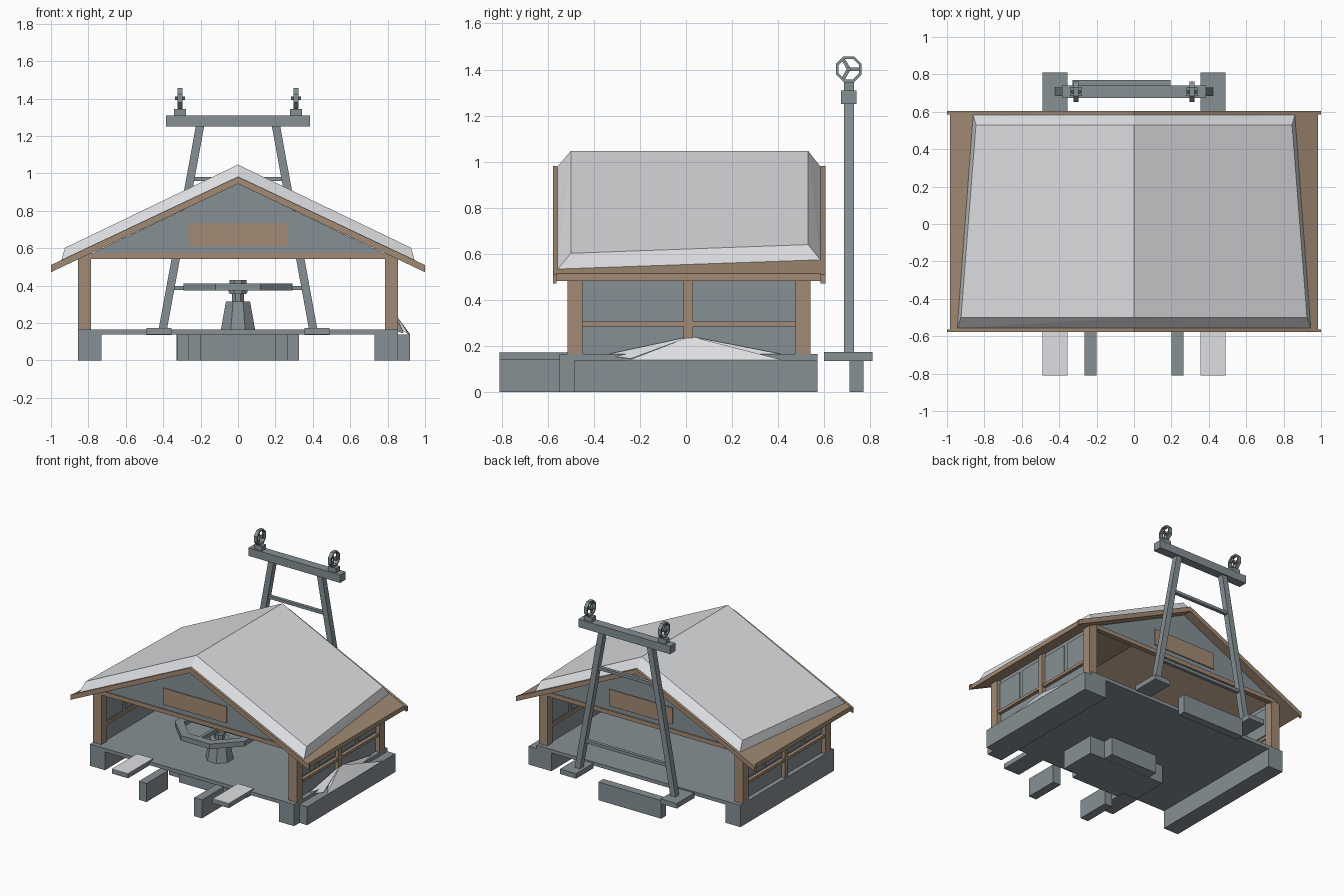
import bpy, bmesh, math
from mathutils import Vector, Matrix

cube = bpy.data.objects.get("Cube")
if cube:
    bpy.data.objects.remove(cube, do_unlink=True)


def material(name, rgb):
    m = bpy.data.materials.new(name)
    m.use_nodes = True
    m.diffuse_color = (*rgb, 1)
    bsdf = next(n for n in m.node_tree.nodes if n.type == 'BSDF_PRINCIPLED')
    bsdf.inputs["Base Color"].default_value = (*rgb, 1)
    return m


GREY = material("weathered grey", (0.24, 0.28, 0.3))
WOOD = material("brown wood", (0.36, 0.255, 0.175))
SNOW = material("snow", (0.72, 0.74, 0.76))


def finish(name, bm, mat):
    bmesh.ops.recalc_face_normals(bm, faces=bm.faces)
    mesh = bpy.data.meshes.new(name)
    bm.to_mesh(mesh)
    bm.free()
    mesh.materials.append(mat)
    ob = bpy.data.objects.new(name, mesh)
    bpy.context.collection.objects.link(ob)
    return ob


def box(name, x, y, z, mat):
    """Box from (min, max) pairs."""
    bm = bmesh.new()
    bmesh.ops.create_cube(bm, size=1)
    for v in bm.verts:
        v.co = [(a + b) / 2 + (b - a) * c for (a, b), c in zip((x, y, z), v.co)]
    return finish(name, bm, mat)


def hull(name, points, mat):
    bm = bmesh.new()
    for p in points:
        bm.verts.new(p)
    bmesh.ops.convex_hull(bm, input=bm.verts)
    bmesh.ops.dissolve_limit(bm, angle_limit=0.01, verts=bm.verts, edges=bm.edges)
    return finish(name, bm, mat)


def prism(name, profile, y0, y1, mat):
    """Extrude an xz profile along y."""
    bm = bmesh.new()
    face = bm.faces.new([bm.verts.new((x, y0, z)) for x, z in profile])
    new = bmesh.ops.extrude_face_region(bm, geom=[face])["geom"]
    bmesh.ops.translate(bm, vec=(0, y1 - y0, 0),
                        verts=[v for v in new if isinstance(v, bmesh.types.BMVert)])
    return finish(name, bm, mat)


def bar(bm, a, b, w, h):
    """Add a square bar between two points."""
    a, b = Vector(a), Vector(b)
    rot = (b - a).to_track_quat('Z', 'Y').to_matrix().to_4x4()
    bmesh.ops.create_cube(bm, size=1, matrix=Matrix.Translation((a + b) / 2) @ rot
                          @ Matrix.Diagonal((w, h, (b - a).length, 1)))


def cone(bm, r1, r2, z0, z1, n=8):
    turn = Matrix.Rotation(math.pi / n, 4, 'Z')
    bmesh.ops.create_cone(bm, cap_ends=True, segments=n, radius1=r1, radius2=r2, depth=z1 - z0,
                          matrix=Matrix.Translation((0, 0, (z0 + z1) / 2)) @ turn)


def spoked_wheel(name, r, rim, depth, sides, spokes, hub, mat):
    """Wheel lying flat, centred on the origin."""
    bm = bmesh.new()
    loops = []
    for rad, z in ((r, -depth / 2), (r, depth / 2), (r - rim, depth / 2), (r - rim, -depth / 2)):
        angles = [math.tau * (i + 0.5) / sides for i in range(sides)]
        loops.append([bm.verts.new((rad * math.cos(t), rad * math.sin(t), z)) for t in angles])
    for k in range(4):
        p, q = loops[k], loops[(k + 1) % 4]
        for i in range(sides):
            j = (i + 1) % sides
            bm.faces.new((p[i], p[j], q[j], q[i]))
    for i in range(spokes):
        t = math.tau * i / spokes + math.pi / 2
        reach = (r - rim) * 0.98
        bar(bm, (0, 0, 0), (reach * math.cos(t), reach * math.sin(t), 0), depth * 0.6, rim * 0.5)
    cone(bm, hub, hub, -depth, depth)
    return finish(name, bm, mat)


# Floor and foundations
box("floor", (-0.855, 0.855), (-0.55, 0.57), (0.138, 0.165), GREY)
box("right_foundation", (-0.855, -0.73), (-0.55, 0.57), (0, 0.14), GREY)
box("left_foundation", (0.73, 0.855), (-0.55, 0.57), (0, 0.14), GREY)
box("outer_foundation", (0.8, 0.92), (-0.485, 0.57), (0, 0.139), GREY)
box("machine_base", (-0.325, 0.325), (-0.36, -0.08), (0, 0.14), GREY)
box("machine_base_core", (-0.2, 0.2), (-0.42, 0.0), (0.001, 0.14), GREY)
box("back_beam", (-0.33, 0.195), (0.71, 0.77), (0, 0.138), GREY)

# Roof slab, bargeboards and gables
RIDGE, SLOPE, THICK = 0.98, 0.472, 0.038


def roof_profile(w, lift, thick):
    top = RIDGE + lift
    return [(-w, top - w * SLOPE), (0, top), (w, top - w * SLOPE),
            (w, top - w * SLOPE - thick), (0, top - thick), (-w, top - w * SLOPE - thick)]


prism("roof", roof_profile(0.985, 0, THICK - 0.004), -0.565, 0.585, WOOD)
for name, y0, y1 in (("front", -0.578, -0.563), ("back", 0.585, 0.605)):
    prism(name + "_bargeboard", roof_profile(1.0, 0.002, THICK), y0, y1, WOOD)

for name, y, out in (("front", -0.5, -1), ("back", 0.525, 1)):
    prism(name + "_gable", [(-0.79, 0.568), (0.79, 0.568), (0, 0.945)], y - 0.01, y + 0.01, GREY)
    box(name + "_tie_beam", (-0.79, 0.79), (y - 0.018, y + 0.018), (0.543, 0.575), WOOD)
    a = y + out * 0.009
    b = y + out * 0.018
    box(name + "_sign", (-0.265, 0.265), (min(a, b), max(a, b)), (0.61, 0.735), WOOD)

# Snow on the roof, one slab per slope
for name, s in (("left", 1), ("right", -1)):
    pts = []
    for yb, yt, wb, wt in ((-0.557, -0.5, 0.945, 0.925), (0.583, 0.53, 0.86, 0.845)):
        pts += [(0, yb, RIDGE), (s * wb, yb, RIDGE - wb * SLOPE),
                (0, yt, 1.047), (s * wt, yt, 1.047 - wt * SLOPE - 0.008)]
    hull(name + "_roof_snow", pts, SNOW)

# Side walls, posts and rails
for name, s in (("left", 1), ("right", -1)):
    def side(part, x0, x1, y, z, mat):
        box(name + part, sorted((s * x0, s * x1)), y, z, mat)
    side("_wall", 0.8, 0.82, (-0.46, 0.49), (0.16, 0.56), GREY)
    for i, y in enumerate(((-0.45, -0.243), (-0.21, -0.01), (0.03, 0.233), (0.265, 0.475))):
        side("_window_%d" % i, 0.818, 0.826, y, (0.32, 0.53), GREY)
        side("_inner_window_%d" % i, 0.794, 0.802, y, (0.32, 0.53), GREY)
    side("_front_post", 0.785, 0.855, (-0.515, -0.45), (0.16, 0.572), WOOD)
    side("_back_post", 0.785, 0.855, (0.475, 0.54), (0.16, 0.572), WOOD)
    side("_middle_post", 0.8, 0.85, (-0.01, 0.03), (0.165, 0.57), WOOD)
    side("_rail", 0.79, 0.845, (-0.45, 0.475), (0.285, 0.306), WOOD)

    # Front ramp boards and tower foot pads
    side("_ramp_board", 0.355, 0.49, (-0.81, -0.51), (0.138, 0.17), GREY)
    side("_ramp_snow", 0.355, 0.49, (-0.81, -0.51), (0.17, 0.174), SNOW)
    side("_ramp_beam", 0.2, 0.265, (-0.81, -0.55), (0, 0.14), GREY)
    side("_tower_pad", 0.355, 0.49, (0.6, 0.81), (0.135, 0.173), GREY)

# Snow drift against the left side
bm = bmesh.new()
apex = bm.verts.new((0.845, 0.02, 0.242))
outline = [(0.83, -0.36, 0.16), (0.885, -0.24, 0.145), (0.87, -0.16, 0.165), (0.915, -0.25, 0.138),
           (0.92, 0.1, 0.14), (0.915, 0.42, 0.139), (0.87, 0.2, 0.165), (0.83, 0.44, 0.16)]
rim = [bm.verts.new(p) for p in outline]
for a, b in zip(rim, rim[1:]):
    bm.faces.new((apex, a, b))
finish("snow_drift", bm, SNOW)

# Drive machine with the horizontal cable wheel
bm = bmesh.new()
cone(bm, 0.1, 0.07, 0.16, 0.315)
cone(bm, 0.035, 0.035, 0.31, 0.37)
cone(bm, 0.055, 0.055, 0.362, 0.38)
bmesh.ops.translate(bm, vec=(0, -0.22, 0), verts=bm.verts)
finish("drive_pedestal", bm, GREY)
drive = spoked_wheel("cable_wheel", 0.315, 0.065, 0.038, 8, 4, 0.05, GREY)
drive.location = (0, -0.22, 0.392)

# Lift tower
bm = bmesh.new()
Y = 0.707
for s in (1, -1):
    bar(bm, (s * 0.405, Y, 0.15), (s * 0.2, Y, 1.27), 0.044, 0.044)
bar(bm, (-0.385, Y, 1.28), (0.385, Y, 1.28), 0.066, 0.06)
for z, w in ((0.387, 0.35), (0.97, 0.25)):
    bar(bm, (-w, Y, z), (w, Y, z), 0.026, 0.022)
finish("lift_tower", bm, GREY)

# Cable sheaves on the tower
for name, s in (("left", 1), ("right", -1)):
    x = s * 0.31
    box(name + "_sheave_block", (x - 0.033, x + 0.033), (Y - 0.022, Y + 0.022), (1.305, 1.345), GREY)
    box(name + "_sheave_stem", (x - 0.012, x + 0.012), (Y - 0.012, Y + 0.012), (1.34, 1.352), GREY)
    sheave = spoked_wheel(name + "_sheave", 0.06, 0.012, 0.026, 8, 3, 0.01, GREY)
    sheave.rotation_euler = (0, math.pi / 2, 0)
    sheave.location = (x, Y, 1.402)
